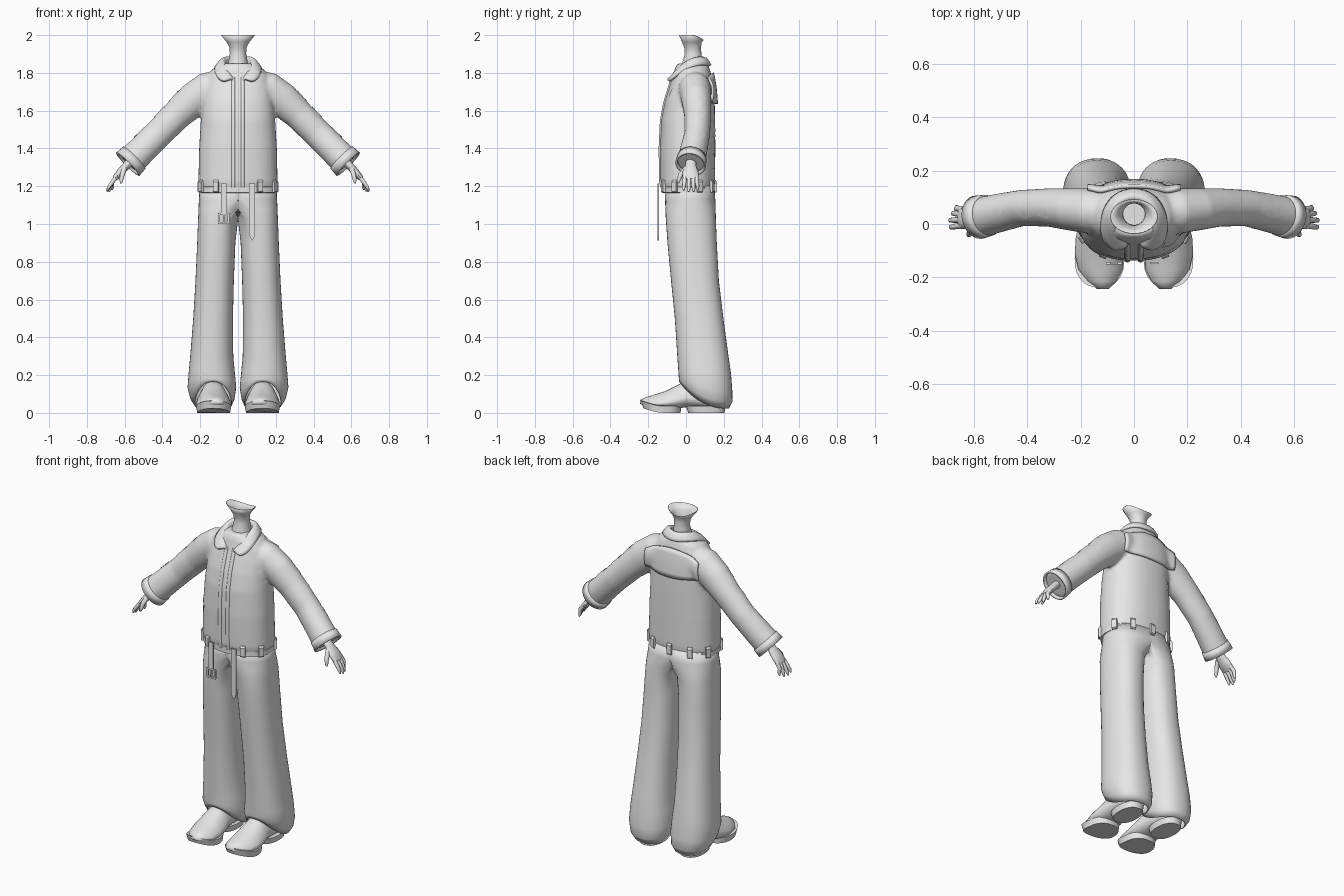
import bpy, bmesh, math, random
from mathutils import Vector
from mathutils.bvhtree import BVHTree

if "Cube" in bpy.data.objects:
    bpy.data.objects.remove(bpy.data.objects["Cube"])

random.seed(4)
grey = bpy.data.materials.new("plain_grey")
grey.diffuse_color = (0.8, 0.8, 0.8, 1)
grey.use_nodes = True
grey.node_tree.nodes["Principled BSDF"].inputs["Base Color"].default_value = grey.diffuse_color


def add(name, bm, mirror=False, sharp=45, solid=0, subsurf=0):
    """Turn a bmesh into a smooth-shaded object with optional modifiers."""
    bmesh.ops.recalc_face_normals(bm, faces=bm.faces)
    for f in bm.faces:
        f.smooth = True
    for e in bm.edges:
        if len(e.link_faces) == 2:
            e.smooth = e.calc_face_angle(0) < math.radians(sharp)
    me = bpy.data.meshes.new(name)
    bm.to_mesh(me)
    bm.free()
    me.materials.append(grey)
    ob = bpy.data.objects.new(name, me)
    bpy.context.collection.objects.link(ob)
    if mirror:
        ob.modifiers.new("Mirror", 'MIRROR')
    if subsurf:
        m = ob.modifiers.new("Subdivision", 'SUBSURF')
        m.levels = m.render_levels = subsurf
    if solid:
        m = ob.modifiers.new("Solidify", 'SOLIDIFY')
        m.thickness, m.offset = solid, 0
    return ob


def loft(bm, rings, start=True, end=True, closed=True):
    """Skin a list of equal-length point rings."""
    vs = [[bm.verts.new(p) for p in r] for r in rings]
    n = len(rings[0])
    for a, b in zip(vs, vs[1:]):
        for i in range(n if closed else n - 1):
            j = (i + 1) % n
            bm.faces.new((a[i], a[j], b[j], b[i]))
    if start:
        bm.faces.new(vs[0])
    if end:
        bm.faces.new(vs[-1])


def oval(x0, x1, y0, y1, z, n=40, p=2.3):
    """Horizontal rounded ring between x and y limits."""
    out = []
    for i in range(n):
        c, s = math.cos(math.tau * i / n), math.sin(math.tau * i / n)
        x = (x0 + x1) / 2 + (x1 - x0) / 2 * math.copysign(abs(c) ** (2 / p), c)
        y = (y0 + y1) / 2 + (y1 - y0) / 2 * math.copysign(abs(s) ** (2 / p), s)
        out.append(Vector((x, y, z)))
    return out


def tube(bm, stations, n=24, start=True, end=True):
    """Tube through (x, y, z, half width along y, half thickness)."""
    pts = [Vector(s[:3]) for s in stations]
    rings = []
    for i, s in enumerate(stations):
        d = pts[min(i + 1, len(pts) - 1)] - pts[max(i - 1, 0)]
        nrm = d.cross(Vector((0, 1, 0))).normalized()
        side = nrm.cross(d).normalized()
        rings.append([pts[i] + side * s[3] * math.cos(math.tau * k / n)
                      + nrm * s[4] * math.sin(math.tau * k / n) for k in range(n)])
    loft(bm, rings, start, end)


def plate(bm, outline, y, t):
    """Extruded outline in the xz plane."""
    loft(bm, [[(x, y - t / 2, z) for x, z in outline], [(x, y + t / 2, z) for x, z in outline]])


# Jacket: torso and sleeves fused into one soft shell
bm = bmesh.new()
torso = [(1.175, .203, -.125, .148), (1.22, .21, -.135, .154), (1.4, .206, -.138, .155),
         (1.55, .197, -.131, .154), (1.65, .19, -.112, .152), (1.72, .183, -.09, .146),
         (1.78, .165, -.07, .136), (1.82, .135, -.06, .126), (1.85, .085, -.045, .115)]
loft(bm, [oval(-w, w, a, b, z) for z, w, a, b in torso])
for s in (1, -1):
    tube(bm, [(s * x, y, z, w, t) for x, y, z, w, t in (
        (.07, .045, 1.735, .075, .085), (.16, .048, 1.71, .085, .095), (.235, .055, 1.658, .08, .092),
        (.32, .062, 1.58, .072, .08), (.42, .06, 1.48, .068, .076), (.5, .043, 1.40, .072, .077),
        (.575, .025, 1.325, .075, .08))])
jacket = add("jacket", bm)
m = jacket.modifiers.new("Fuse", 'REMESH')
m.mode, m.voxel_size, m.use_smooth_shade = 'VOXEL', .009, True
m = jacket.modifiers.new("Soften", 'SMOOTH')
m.factor, m.iterations = .5, 6
bpy.context.view_layer.update()
surface = BVHTree.FromObject(jacket, bpy.context.evaluated_depsgraph_get())


def drape(p, direction, lift):
    """Project a point onto the jacket, or take the nearest spot on it."""
    p = Vector(p)
    hit = surface.ray_cast(p - direction, direction)[0]
    if hit is None:
        hit = surface.find_nearest(p)[0]
    return (p if hit is None else hit) - direction * lift


# Sleeve cuffs
bm = bmesh.new()
tube(bm, [(.55, .032, 1.35, .073, .078), (.584, .025, 1.316, .077, .082)], 28, False, False)
add("sleeve_cuffs", bm, True, solid=.01)

# Back yoke flap laid over the shoulders
bm = bmesh.new()
back = Vector((0, -1, 0))
rows = []
for k in range(7):
    row = []
    for i in range(-10, 11):
        q = (i / 10) ** 2
        low, high = 1.635 + .012 * q, 1.80 - .05 * q
        row.append(drape((.0175 * i, .1, low + (high - low) * k / 6), back, .01))
    rows.append(row)
loft(bm, rows, False, False, False)
add("back_yoke", bm, solid=.014)

# Front placket ridges
bm = bmesh.new()
loft(bm, [[drape((x, -.1, 1.192 + .585 * k / 20), -back, h)
           for x, h in ((.014, -.006), (.016, .004), (.024, .008), (.034, .004), (.038, -.006))]
          for k in range(21)], False, False, False)
add("placket_ridges", bm, True, 60)

# Irregular flat patches on sleeves, chest and back
bm = bmesh.new()
spots = [((s * x, .06, z), (-s * .6, 0, -.8), .042) for s in (1, -1)
         for x, z in ((.29, 1.61), (.37, 1.53), (.48, 1.42))]
spots += [((.15, -.1, 1.7), (0, 1, 0), .045), ((-.15, -.1, 1.42), (0, 1, 0), .035)]
spots += [((x, .15, z), (0, -1, 0), .045) for x, z in ((-.1, 1.53), (.08, 1.5), (-.06, 1.4), (.1, 1.33))]
for c, d, r in spots:
    d = Vector(d).normalized()
    u = d.orthogonal().normalized()
    v = d.cross(u)
    wob = [r * random.uniform(.75, 1.15) for _ in range(18)]
    loft(bm, [[drape(Vector(c) + (u * math.cos(math.tau * i / 18) + v * math.sin(math.tau * i / 18))
                     * wob[i] * k, d, .003) for i in range(18)] for k in (.2, .6, 1)], True, False)
add("fabric_patches", bm)

# Folded collar
bm = bmesh.new()
inner = [(0, .10, 1.895), (.05, .088, 1.902), (.077, .04, 1.897), (.073, -.01, 1.872), (.052, -.045, 1.83), (.022, -.08, 1.785)]
outer = [(0, .135, 1.835), (.075, .112, 1.845), (.115, .05, 1.84), (.122, -.01, 1.815), (.118, -.062, 1.78), (.075, -.103, 1.745)]
stand = [(x * .92, y * .9, z - .07) for x, y, z in inner]
loft(bm, [stand, inner, outer], False, False, False)
add("collar", bm, True, 180, .016, 2)

# Neck stump with a flared, pointed jaw edge
bm = bmesh.new()
rings = [oval(-w, w, a, b, z, 32, 2) for z, w, a, b in (
    (1.76, .07, -.05, .1), (1.84, .052, -.022, .088), (1.9, .042, -.005, .08), (1.935, .043, -.008, .078),
    (1.965, .06, -.02, .082), (2.0, .088, -.036, .092))]
for p in rings[-1]:
    p.z -= .025 * (max(0, p.y - .028) / .064) ** 2
loft(bm, rings, True, False)
add("neck", bm, solid=.003)

# Hands
bm = bmesh.new()
tube(bm, [(.55, .028, 1.35, .028, .024), (.59, .025, 1.31, .029, .021), (.622, .024, 1.275, .042, .02),
          (.648, .024, 1.245, .043, .016), (.655, .024, 1.236, .03, .01)], 16)
for y, x, z in ((-.012, .69, 1.178), (.014, .692, 1.17), (.04, .682, 1.17), (.062, .668, 1.18)):
    yb = .024 + (y - .024) * .8
    tube(bm, [(.638, yb, 1.258, .011, .012), (.665, (y + yb) / 2, 1.222, .011, .011),
              (x - .004, y, z + .015, .009, .009), (x, y, z, .004, .004)], 10)
tube(bm, [(.6, .0, 1.295, .014, .014), (.612, -.028, 1.262, .013, .013), (.618, -.04, 1.23, .01, .01),
          (.62, -.042, 1.215, .004, .004)], 10)
add("hands", bm, True)

# Flared trousers: half shape clamped at the centre line, then mirrored
bm = bmesh.new()
rings = []
for z, x0, x1, y0, y1, lift in (
        (1.2, -.2, .2, -.11, .148, 0), (1.13, -.16, .204, -.108, .152, 0), (1.08, -.05, .206, -.106, .154, 0),
        (1.03, .002, .208, -.104, .155, 0), (.9, .017, .213, -.095, .16, 0), (.7, .025, .222, -.076, .171, 0),
        (.5, .03, .234, -.056, .195, 0), (.3, .028, .25, -.043, .222, 0), (.21, .02, .258, -.038, .235, .02),
        (.12, .012, .264, -.036, .242, .08), (.06, .02, .25, -.035, .243, .12), (.025, .035, .228, -.033, .225, .14)):
    r = oval(x0, x1, y0, y1, z)
    for p in r:
        p.x = max(p.x, 0)
        p.z += lift * (max(0, y1 - p.y) / (y1 - y0)) ** 2.4
    rings.append(r)
loft(bm, rings, False, False)
bmesh.ops.delete(bm, geom=[f for f in bm.faces if all(v.co.x < 1e-5 for v in f.verts)], context='FACES')
add("trousers", bm, True, 80, .006)

# Shoe uppers lofted from heel to toe
bm = bmesh.new()
rings = []
for y, cx, w, lo, hi in ((.2, .135, .05, .03, .1), (.16, .135, .062, .024, .14), (.06, .132, .068, .028, .17),
                         (0, .13, .076, .03, .172), (-.05, .13, .088, .022, .145), (-.11, .13, .092, .02, .115),
                         (-.17, .126, .082, .024, .096), (-.215, .12, .056, .035, .082), (-.243, .117, .022, .048, .068)):
    ring = []
    for i in range(28):
        c, s = math.cos(math.tau * i / 28), math.sin(math.tau * i / 28)
        wide = w * (1 - .25 * max(s, 0))
        ring.append((cx + wide * math.copysign(abs(c) ** .8, c), y,
                     lo + (hi - lo) * (.35 + (.65 if s > 0 else .35) * s)))
    rings.append(ring)
loft(bm, rings)
add("shoe_uppers", bm, True, 70)

# Split soles: forefoot and heel
bm = bmesh.new()
for x0, x1, y0, y1 in ((.036, .222, -.238, -.025), (.066, .204, .0, .208)):
    base, top = oval(x0 + .006, x1 - .006, y0 + .012, y1 - .004, 0), oval(x0, x1, y0, y1, .036)
    for p in base + top:
        p.z += .03 * (max(0, -.12 - p.y) / .12) ** 1.6
    loft(bm, [base, top])
add("shoe_soles", bm, True)

# Waist belt
bm = bmesh.new()
loft(bm, [oval(-w, w, -w * .62, w * .7 + .004, z) for w, z in ((.198, 1.165), (.209, 1.167), (.209, 1.197), (.2, 1.199))])
add("waist_belt", bm)

# Belt loops spaced round the waist
bm = bmesh.new()
for deg in (22, 58, 90, 122, 158, 205, 240, 300, 335):
    a = math.radians(deg)
    c, s = math.cos(a), math.sin(a)
    x, y = .212 * math.copysign(abs(c) ** .87, c), .01 + .146 * math.copysign(abs(s) ** .87, s)
    t = Vector((-.212 * s, .146 * c, 0)).normalized()
    o = Vector((t.y, -t.x, 0))
    loft(bm, [[Vector((x, y, z)) + t * i * .014 + o * j for i, j in ((-1, -.01), (1, -.01), (1, k), (-1, k))]
              for z, k in ((1.166, .002), (1.172, .009), (1.222, .009), (1.232, .002))])
add("belt_loops", bm, sharp=30)


def bar(x0, x1, z0, z1):
    return [(x0, z0), (x1, z0), (x1, z1), (x0, z1)]


# Hanging strap ends and buckle
bm = bmesh.new()
plate(bm, bar(-.09, -.06, 1.05, 1.215), -.146, .008)
plate(bm, [(.059, .945), (.066, .925), (.075, .912), (.084, .925), (.091, .945), (.091, 1.215), (.059, 1.215)], -.146, .008)
add("strap_ends", bm, sharp=30)
bm = bmesh.new()
for b in (bar(-.105, -.095, 1.0, 1.058), bar(-.055, -.045, 1.0, 1.058), bar(-.105, -.045, 1.0, 1.01),
          bar(-.105, -.045, 1.048, 1.058), bar(-.078, -.072, 1.0, 1.05)):
    plate(bm, b, -.147, .01)
add("belt_buckle", bm, sharp=30)
